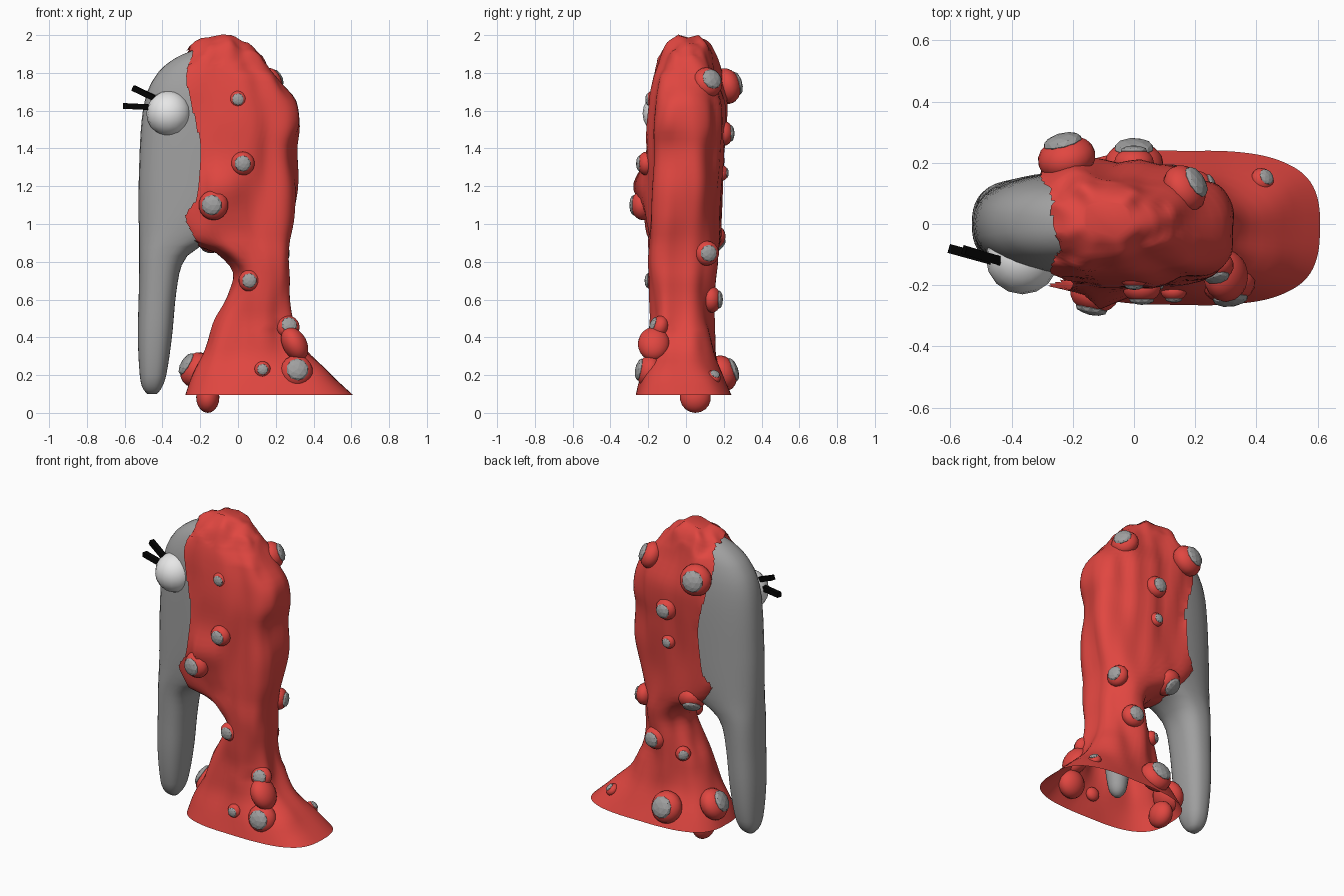
import bpy, bmesh, math
from mathutils import Vector, noise


def material(name, rgb):
    m = bpy.data.materials.new(name)
    m.diffuse_color = (*rgb, 1)
    return m


RED = material("red", (0.75, 0.062, 0.052))
GREY = material("grey", (0.35, 0.35, 0.35))
WHITE = material("white", (0.8, 0.8, 0.8))
BLACK = material("black", (0.001, 0.001, 0.001))


def finish(bm, name, mat, smooth=True):
    me = bpy.data.meshes.new(name)
    bm.to_mesh(me)
    bm.free()
    me.materials.append(mat)
    for p in me.polygons:
        p.use_smooth = smooth
    ob = bpy.data.objects.new(name, me)
    bpy.context.collection.objects.link(ob)
    return ob


def sample(keys, z):
    """Smoothly interpolate rows of (z, values...) sorted by rising z."""
    z = min(max(z, keys[0][0]), keys[-1][0])
    i = max(j for j in range(len(keys) - 1) if keys[j][0] <= z)
    a, b = keys[i], keys[i + 1]
    p, q = keys[max(i - 1, 0)], keys[min(i + 2, len(keys) - 1)]
    h = b[0] - a[0]
    t = (z - a[0]) / h
    out = []
    for k in range(1, len(a)):
        ma = (b[k] - p[k]) / (b[0] - p[0]) * h
        mb = (q[k] - a[k]) / (q[0] - a[0]) * h
        out.append((2*t**3 - 3*t*t + 1) * a[k] + (t**3 - 2*t*t + t) * ma
                   + (3*t*t - 2*t**3) * b[k] + (t**3 - t*t) * mb)
    return out


def loft(keys, levels, segs, power=2.0, bump=0.0, cap_bottom=True):
    """Stack of superelliptic rings; key row = z, xmin, xmax, ymin, ymax."""
    bm = bmesh.new()
    rings = []
    for z in levels:
        x0, x1, y0, y1 = sample(keys, z)
        low = max(0, 1 - (z - 0.1) / 0.3) if bump else 0
        ring = []
        for s in range(segs):
            a = math.tau * s / segs
            c, d = math.cos(a), math.sin(a)
            e = 2 / (power + 0.6 * low)
            corner = bump and c > 0 and 0.45 < z < 1.8
            if corner:  # squarer front corner, rounder back corner
                e = 2 / 3.8 if d < 0 else 2 / 2.2
            x = math.copysign(abs(c) ** e, c)
            y = math.copysign(abs(d) ** e, d)
            p = Vector(((x0 + x1) / 2 + x * (x1 - x0) / 2,
                        (y0 + y1) / 2 + y * (y1 - y0) / 2, z))
            if bump:
                n = noise.noise(Vector((p.x * 9, p.y * 9, z * 2.2 + 3)))
                p += Vector((c, d, 0)) * n * bump * (1 - 0.9 * low)
                if d < 0:  # soft swelling on the chest
                    p.y -= 0.085 * math.exp(-((p.x + 0.08) / 0.07) ** 2 - ((z - 1.2) / 0.11) ** 2)
                if z > 1.85:
                    p.z += 0.03 * noise.noise(p * 14)
            ring.append(bm.verts.new(p))
        rings.append(ring)
    for lo, hi in zip(rings, rings[1:]):
        for s in range(segs):
            t = (s + 1) % segs
            bm.faces.new((lo[s], lo[t], hi[t], hi[s]))
    bm.faces.new(rings[-1])
    if cap_bottom:
        bm.faces.new(rings[0][::-1])
    return bm


def span(a, b, n):
    return [a + (b - a) * i / n for i in range(n + 1)]


# Head with the long hanging trunk
head = [(0.10, -0.48, -0.43, -0.025, 0.025), (0.13, -0.505, -0.405, -0.06, 0.06),
        (0.20, -0.52, -0.38, -0.09, 0.09), (0.40, -0.53, -0.35, -0.118, 0.118),
        (0.65, -0.525, -0.325, -0.13, 0.13), (0.80, -0.523, -0.29, -0.138, 0.138),
        (0.87, -0.523, -0.22, -0.145, 0.145), (0.93, -0.524, -0.08, -0.155, 0.155),
        (1.05, -0.526, 0.12, -0.168, 0.168), (1.25, -0.525, 0.22, -0.172, 0.172),
        (1.55, -0.51, 0.22, -0.168, 0.168), (1.70, -0.48, 0.14, -0.155, 0.155),
        (1.80, -0.425, 0.08, -0.13, 0.135), (1.87, -0.345, 0.02, -0.10, 0.105),
        (1.915, -0.25, -0.01, -0.06, 0.06), (1.93, -0.18, -0.07, -0.02, 0.02)]
finish(loft(head, span(0.10, 0.2, 5) + span(0.25, 1.8, 32) + span(1.82, 1.93, 7), 36, 2.4),
       "head_and_trunk", GREY)

# Inner limb hidden in the cloak
limb = [(0.12, 0.105, 0.145, -0.02, 0.02), (0.16, 0.075, 0.175, -0.05, 0.05),
        (0.35, 0.05, 0.20, -0.075, 0.075), (1.10, 0.0, 0.2, -0.1, 0.1)]
finish(loft(limb, span(0.12, 0.2, 4) + span(0.25, 1.1, 9), 20), "inner_limb", GREY)

# Cloak: lofted shell, open at the bottom and around the face
cloak = [(0.095, -0.28, 0.608, -0.265, 0.24), (0.20, -0.245, 0.50, -0.235, 0.195),
         (0.30, -0.20, 0.40, -0.20, 0.155), (0.40, -0.155, 0.325, -0.19, 0.14),
         (0.50, -0.12, 0.285, -0.18, 0.135), (0.60, -0.07, 0.27, -0.185, 0.14),
         (0.72, -0.015, 0.27, -0.19, 0.15), (0.80, -0.055, 0.265, -0.195, 0.16),
         (0.86, -0.15, 0.265, -0.195, 0.165), (0.92, -0.30, 0.27, -0.195, 0.175),
         (1.05, -0.50, 0.295, -0.20, 0.185), (1.20, -0.53, 0.31, -0.20, 0.195),
         (1.40, -0.53, 0.295, -0.20, 0.205), (1.52, -0.52, 0.328, -0.195, 0.21),
         (1.63, -0.50, 0.31, -0.185, 0.21), (1.72, -0.48, 0.245, -0.175, 0.195),
         (1.82, -0.42, 0.17, -0.155, 0.17), (1.91, -0.29, 0.105, -0.118, 0.14),
         (1.96, -0.22, 0.055, -0.085, 0.11), (1.99, -0.17, 0.0, -0.045, 0.065)]
bm = loft(cloak, [0.095] + span(0.14, 1.82, 50) + span(1.845, 1.99, 8), 80, 2.45, 0.032, False)
edge = [(0.86, -0.22), (0.95, -0.24), (1.04, -0.28), (1.12, -0.23), (1.25, -0.205),
        (1.40, -0.195), (1.52, -0.22), (1.65, -0.25), (1.80, -0.275), (1.90, -0.24), (1.95, -0.25)]
# Remove what lies beyond the face opening, then ease the rim onto its line
gone = []
for f in bm.faces:
    c = f.calc_center_median()
    lim = sample(edge, c.z)[0] + 0.012 * noise.noise(c * 20) - (0.03 if c.y > 0 else 0)
    if 0.88 < c.z < 1.93 and c.x < lim:
        gone.append(f)
bmesh.ops.delete(bm, geom=gone, context='FACES')
for v in bm.verts:
    if v.is_boundary and 0.87 < v.co.z < 1.92:
        goal = sample(edge, v.co.z)[0] - (0.03 if v.co.y > 0 else 0)
        v.co.x += max(-0.025, min(0.025, goal - v.co.x)) * 0.75
finish(bm, "cloak", RED)


# Warts: flattened red ball with a faceted grey tip
def wart(i, pos, r, normal, tip=True):
    n = Vector(normal).normalized()
    rot = n.to_track_quat('Z', 'Y')
    bm = bmesh.new()
    bmesh.ops.create_uvsphere(bm, u_segments=18, v_segments=10, radius=r)
    ob = finish(bm, f"wart_{i}", RED)
    ob.location, ob.rotation_mode, ob.rotation_quaternion = pos, 'QUATERNION', rot
    ob.scale = (1, 1, 0.75)
    if tip:
        bm = bmesh.new()
        bmesh.ops.create_icosphere(bm, subdivisions=2, radius=r * 0.68)
        ob = finish(bm, f"wart_tip_{i}", GREY, False)
        ob.location = Vector(pos) + n * r * 0.58
        ob.rotation_mode, ob.rotation_quaternion = 'QUATERNION', rot
        ob.scale = (1, 1, 0.42)


F, B = (0, -1, 0), (0, 1, 0)
warts = [((0, -0.175, 1.66), 0.047, F), ((0.025, -0.21, 1.32), 0.063, F),
         ((-0.13, -0.23, 1.10), 0.08, (-0.2, -1, 0)), ((0.06, -0.17, 0.70), 0.057, F),
         ((0.265, -0.14, 0.455), 0.062, (0.2, -1, 0.35)),
         ((0.31, -0.195, 0.22), 0.087, (0.1, -1, 0.2)), ((0.13, -0.22, 0.23), 0.043, F),
         ((-0.225, 0.04, 0.23), 0.097, (-0.85, -0.2, 0.5)),
         ((0.165, 0.115, 1.75), 0.082, (0.75, 0.45, 0.35)),
         ((-0.22, 0.215, 1.73), 0.096, (-0.25, 1, 0.25)), ((0, 0.2, 1.48), 0.066, B),
         ((-0.01, 0.19, 1.27), 0.042, B), ((0.215, 0.11, 0.845), 0.066, (1, 0.3, 0)),
         ((-0.14, 0.135, 0.92), 0.082, (-0.3, 0.6, -0.7)),
         ((0.12, 0.135, 0.60), 0.07, (0.1, 1, 0)), ((-0.05, 0.10, 0.53), 0.045, (-0.6, 0.8, 0)),
         ((0, 0.195, 0.21), 0.097, (0, 1, 0.35)), ((0.42, 0.145, 0.19), 0.04, (0.6, 0.4, 0.7))]
for i, w in enumerate(warts):
    wart(i, *w)
wart("low", (-0.16, 0.05, 0.082), 0.082, (1, 0, 0), False)

# Plain red lump beside the lower warts
bm = bmesh.new()
bmesh.ops.create_uvsphere(bm, u_segments=18, v_segments=12, radius=1)
ob = finish(bm, "side_lump", RED)
ob.location, ob.scale, ob.rotation_euler = (0.30, -0.17, 0.365), (0.065, 0.085, 0.095), (0, -0.5, 0)

# Eye
bm = bmesh.new()
bmesh.ops.create_uvsphere(bm, u_segments=16, v_segments=10, radius=0.12)
finish(bm, "eye", WHITE).location = (-0.365, -0.11, 1.585)

# Eyelashes
for k, (a, b) in enumerate([((-0.44, -0.12, 1.665), (-0.555, -0.085, 1.72)),
                            ((-0.46, -0.12, 1.618), (-0.605, -0.08, 1.625))]):
    a, b = Vector(a), Vector(b)
    bm = bmesh.new()
    bmesh.ops.create_cube(bm, size=1)
    ob = finish(bm, f"eyelash_{k}", BLACK, False)
    ob.location = (a + b) / 2
    ob.rotation_euler = (b - a).to_track_quat('X', 'Z').to_euler()
    ob.scale = ((b - a).length, 0.03, 0.03)
